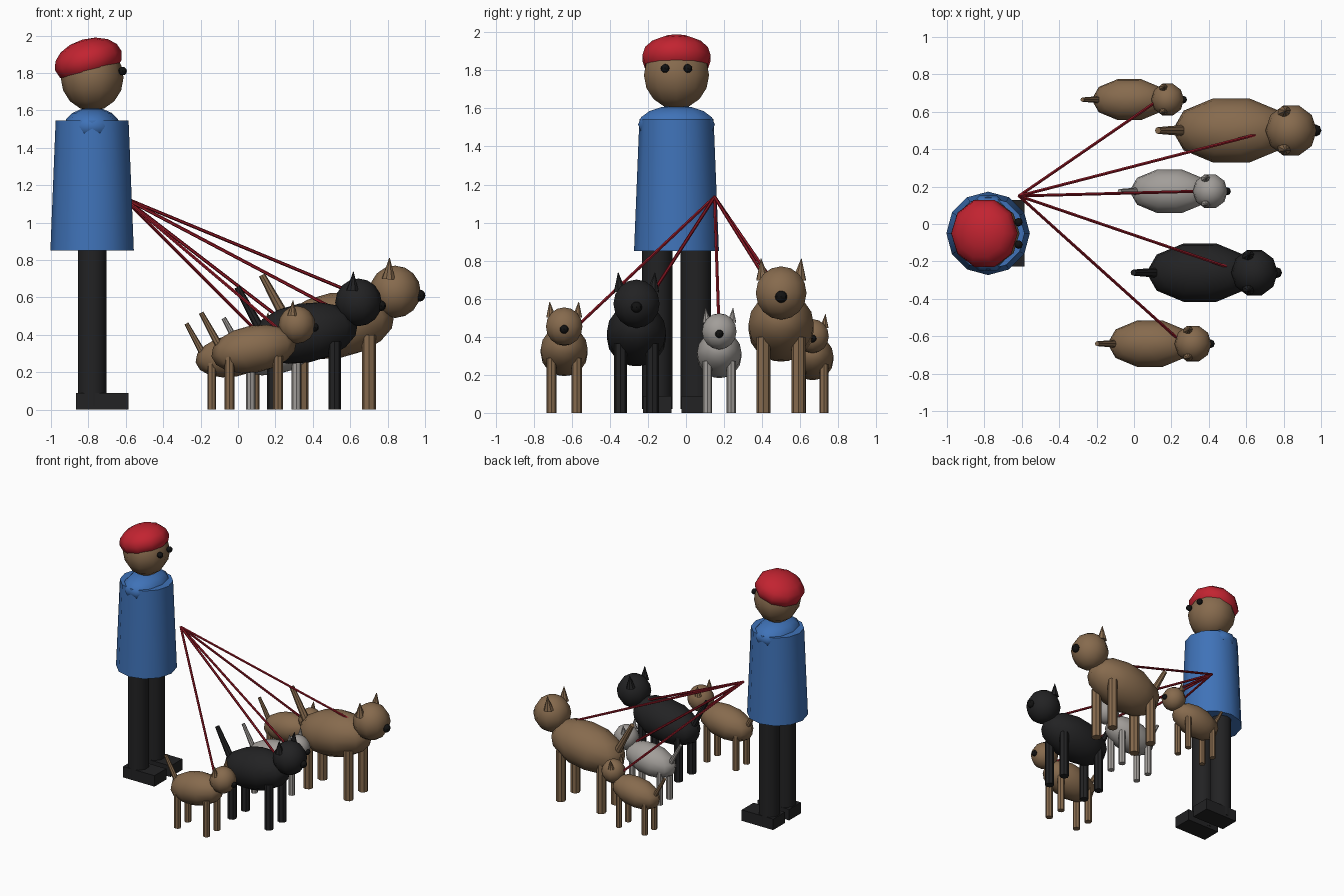
import bpy, math
from mathutils import Vector, Matrix

if "Cube" in bpy.data.objects:
    bpy.data.objects.remove(bpy.data.objects["Cube"])


def material(name, r, g, b):
    m = bpy.data.materials.new(name)
    m.diffuse_color = (r, g, b, 1)
    m.use_nodes = True
    m.node_tree.nodes["Principled BSDF"].inputs["Base Color"].default_value = m.diffuse_color
    return m


BROWN = material("brown", 0.24, 0.145, 0.075)
BLUE = material("jacket blue", 0.05, 0.17, 0.48)
RED = material("cap red", 0.54, 0.017, 0.03)
CORD = material("lead red", 0.30, 0.010, 0.02)
BLACK = material("soft black", 0.016, 0.016, 0.017)
GREY = material("light grey", 0.36, 0.34, 0.32)
DARK = material("eye black", 0.006, 0.006, 0.006)


def finish(name, mat, smooth=True):
    o = bpy.context.object
    o.name = name
    o.data.materials.append(mat)
    if smooth:
        bpy.ops.object.shade_smooth_by_angle(angle=math.radians(40))
    return o


def ball(name, mat, loc, size, tilt=0, segs=10, rings=8):
    """Ellipsoid with a vertex on the y axis, tilted nose-up by tilt degrees."""
    bpy.ops.mesh.primitive_uv_sphere_add(segments=segs, ring_count=rings, radius=1)
    o = finish(name, mat)
    turn = Matrix.Rotation(math.pi / 2, 4, 'Z')
    o.data.transform(Matrix.Diagonal((*size, 1)) @ turn)
    o.rotation_euler = (0, -math.radians(tilt), 0)
    o.location = loc
    return o


def rod(name, mat, a, b, r1, r2, sides):
    """Straight tapered cylinder between two points."""
    a, b = Vector(a), Vector(b)
    d = b - a
    bpy.ops.mesh.primitive_cone_add(vertices=sides, radius1=r1, radius2=r2, depth=d.length)
    o = finish(name, mat)
    o.rotation_euler = d.to_track_quat('Z', 'Y').to_euler()
    o.location = (a + b) / 2
    return o


def box(name, mat, lo, hi):
    bpy.ops.mesh.primitive_cube_add(size=1)
    o = finish(name, mat, False)
    lo, hi = Vector(lo), Vector(hi)
    o.data.transform(Matrix.Diagonal((*(hi - lo), 1)))
    o.location = (lo + hi) / 2


# Walker
PX, PY = -0.78, -0.05
rod("jacket", BLUE, (PX, PY, 0.85), (PX, PY, 1.545), 0.223, 0.195, 12)
ball("collar", BLUE, (PX, PY, 1.515), (0.15, 0.212, 0.1))
ball("head", BROWN, (PX, PY, 1.775), (0.168, 0.18, 0.178))
ball("cap", RED, (-0.80, PY, 1.865), (0.185, 0.188, 0.118), 16)
for side, tag in ((-1, "right"), (1, "left")):
    y = PY + side * 0.102
    rod(tag + "_leg", BLACK, (PX, y, 0.02), (PX, y, 0.9), 0.08, 0.08, 10)
    box(tag + "_shoe", BLACK, (-0.865, y - 0.075, 0), (-0.585, y + 0.075, 0.088))
    ball(tag + "_eye", DARK, (-0.617, PY + side * 0.06, 1.81), (0.023,) * 3, segs=8, rings=6)


# Dogs: every part scales from the body centre at ground level
def dog(tag, mat, x, y, s):
    def p(dx, dy, z):
        return (x + dx * s, y + dy * s, z * s)

    def size(*v):
        return [c * s for c in v]

    ball(tag + "_body", mat, p(0, 0, 0.45), size(0.32, 0.18, 0.175), 10)
    ball(tag + "_head", mat, p(0.32, 0, 0.63), size(0.137, 0.14, 0.14))
    ball(tag + "_nose", DARK, p(0.452, 0, 0.61), size(0.03, 0.032, 0.032), segs=8, rings=6)
    rod(tag + "_tail", mat, p(-0.25, 0, 0.46), p(-0.392, 0, 0.72), 0.03 * s, 0.018 * s, 8)
    for side in (-1, 1):
        rod(tag + "_ear", mat, p(0.285, side * 0.096, 0.70), p(0.29, side * 0.106, 0.81),
            0.037 * s, 0.002 * s, 8)
        for dx in (-0.18, 0.18):
            rod(tag + "_leg", mat, p(dx, side * 0.092, 0), p(dx, side * 0.092, 0.4),
                0.037 * s, 0.037 * s, 8)


# tag, colour, body x, body y, scale, lead attachment point
dogs = [
    ("small_dog", BROWN, -0.025, 0.665, 0.64, (0.12, 0.655, 0.40)),
    ("large_dog", BROWN, 0.52, 0.50, 1.0, (0.70, 0.49, 0.59)),
    ("grey_dog", GREY, 0.19, 0.175, 0.68, (0.34, 0.175, 0.40)),
    ("black_dog", BLACK, 0.353, -0.26, 0.91, (0.53, -0.24, 0.53)),
    ("front_dog", BROWN, 0.085, -0.64, 0.72, (0.23, -0.61, 0.42)),
]
HAND = (-0.615, 0.15, 1.135)
for tag, mat, x, y, s, end in dogs:
    dog(tag, mat, x, y, s)
    rod(tag + "_lead", CORD, HAND, end, 0.009, 0.009, 6)
